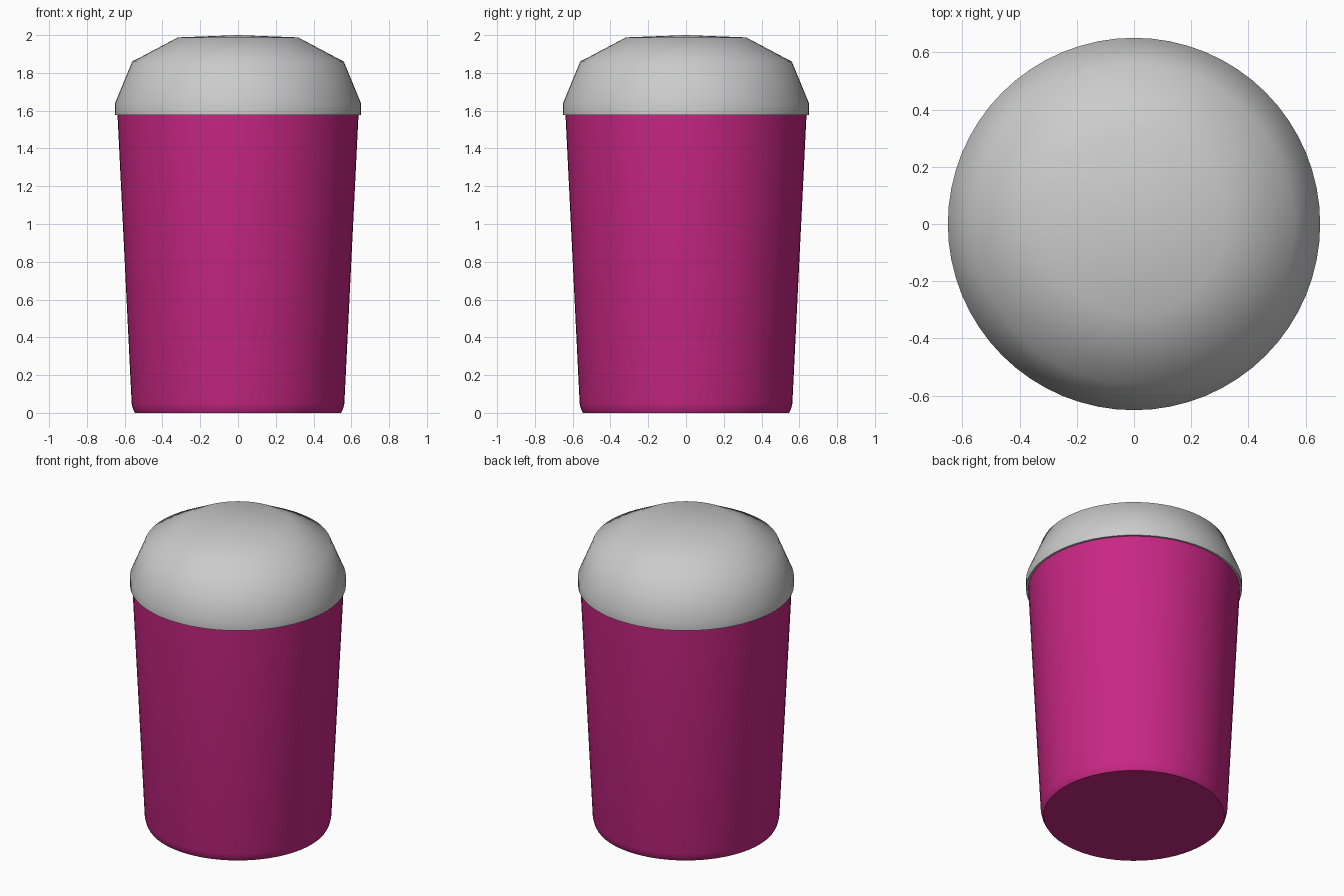
import bpy, bmesh, math

if "Cube" in bpy.data.objects:
    bpy.data.objects.remove(bpy.data.objects["Cube"])

SIDES = 64


def lathe(name, profile, color=None):
    """Revolve an (r, z) profile around the z axis."""
    bm = bmesh.new()
    rings = []
    for r, z in profile:
        if r == 0:
            rings.append([bm.verts.new((0, 0, z))] * SIDES)
        else:
            rings.append([bm.verts.new((r * math.cos(a), r * math.sin(a), z))
                          for a in (2 * math.pi * i / SIDES for i in range(SIDES))])
    for low, high in zip(rings, rings[1:]):
        for i in range(SIDES):
            j = (i + 1) % SIDES
            corners = dict.fromkeys((low[i], low[j], high[j], high[i]))
            bm.faces.new(list(corners))
    bmesh.ops.recalc_face_normals(bm, faces=bm.faces)
    mesh = bpy.data.meshes.new(name)
    bm.to_mesh(mesh)
    bm.free()
    obj = bpy.data.objects.new(name, mesh)
    bpy.context.collection.objects.link(obj)
    if color:
        mat = bpy.data.materials.new(name + "_colour")
        mat.diffuse_color = color
        mat.use_nodes = True
        mat.node_tree.nodes["Principled BSDF"].inputs["Base Color"].default_value = mat.diffuse_color
        mesh.materials.append(mat)
    bpy.ops.object.select_all(action='DESELECT')
    obj.select_set(True)
    bpy.context.view_layer.objects.active = obj
    bpy.ops.object.shade_smooth_by_angle(angle=math.radians(50))
    return obj


# Tapered cup with a small chamfer at the foot
lathe("cup_body", [(0, 0), (0.545, 0), (0.556, 0.02), (0.563, 0.05),
                   (0.638, 1.58), (0, 1.58)], (0.58, 0.02, 0.23, 1))

# Domed lid with a short vertical rim overhanging the cup
lathe("domed_lid", [(0, 1.585), (0.63, 1.578), (0.651, 1.578), (0.651, 1.64),
                    (0.56, 1.86), (0.318, 1.988), (0, 2.0)])
